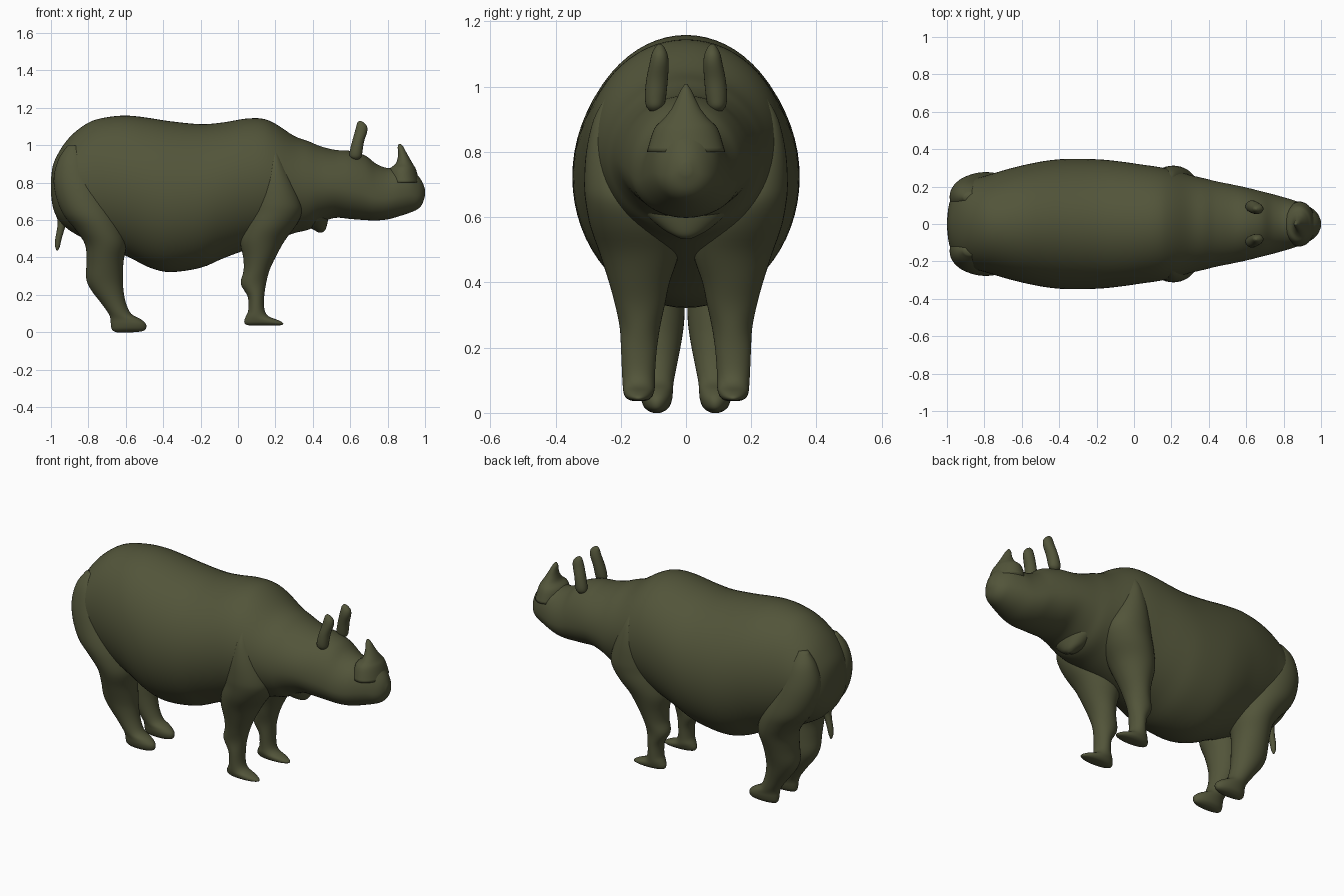
import bpy, bmesh, math

hide = bpy.data.materials.new("olive hide")
hide.diffuse_color = (0.085, 0.090, 0.042, 1)


def spline(rows, steps):
    """Catmull-Rom resampling of section rows."""
    out = []
    for i in range(len(rows) - 1):
        p0, p1 = rows[max(i - 1, 0)], rows[i]
        p2, p3 = rows[i + 1], rows[min(i + 2, len(rows) - 1)]
        for s in range(steps):
            t = s / steps
            out.append([0.5 * (2 * b + (c - a) * t + (2 * a - 5 * b + 4 * c - d) * t * t
                               + (3 * b - a - 3 * c + d) * t ** 3)
                        for a, b, c, d in zip(p0, p1, p2, p3)])
    return out + [list(rows[-1])]


def loft(name, rows, place, side=1, sides=40, steps=4):
    """Skin of oval sections; place(row, cos, sin) gives a point."""
    bm = bmesh.new()
    rings = []
    for row in spline(rows, steps):
        ring = []
        for k in range(sides):
            a = 2 * math.pi * k / sides
            x, y, z = place(row, math.cos(a), math.sin(a))
            ring.append(bm.verts.new((x, y * side, z)))
        rings.append(ring)
    for r, s in zip(rings, rings[1:]):
        for k in range(sides):
            n = (k + 1) % sides
            bm.faces.new((r[k], r[n], s[n], s[k]))
    bm.faces.new(rings[0])
    bm.faces.new(rings[-1])
    bmesh.ops.recalc_face_normals(bm, faces=bm.faces)
    me = bpy.data.meshes.new(name)
    bm.to_mesh(me)
    bm.free()
    me.materials.append(hide)
    for f in me.polygons:
        f.use_smooth = True
    ob = bpy.data.objects.new(name, me)
    bpy.context.collection.objects.link(ob)
    return ob


def across_x(row, c, s):
    # row: x, bottom z, top z, half width; widest a little low on the head
    x, lo, hi, half = row
    mid = lo + (hi - lo) * (0.5 if x < 0.3 else 0.5 - 0.1 * min(1, (x - 0.3) / 0.4))
    return x, half * c, mid + s * ((hi - mid) if s > 0 else (mid - lo))


def across_z(row, c, s):
    # row: z, x min, x max, y min, y max
    z, x0, x1, y0, y1 = row
    return (x0 + x1) / 2 + c * (x1 - x0) / 2, (y0 + y1) / 2 + s * (y1 - y0) / 2, z


# Body, neck and head in one skin
loft("body_and_head", [
    (-1.0, .74, .82, .02), (-.99, .67, .89, .10), (-.965, .61, .95, .165),
    (-.92, .56, 1.02, .215), (-.86, .52, 1.08, .24), (-.78, .48, 1.13, .262),
    (-.68, .44, 1.153, .292), (-.58, .40, 1.158, .317), (-.47, .345, 1.145, .338),
    (-.36, .322, 1.128, .348), (-.2, .345, 1.113, .346), (-.08, .395, 1.122, .335),
    (.04, .44, 1.142, .318), (.13, .47, 1.142, .305), (.2, .495, 1.115, .29),
    (.3, .53, 1.05, .262), (.38, .55, 1.02, .243), (.44, .585, .995, .228),
    (.52, .612, .975, .212), (.6, .606, .97, .195), (.68, .60, .945, .175),
    (.74, .598, .90, .16), (.80, .604, .878, .143), (.86, .62, .885, .125),
    (.92, .64, .88, .102), (.96, .658, .84, .078), (.985, .685, .805, .05),
    (1.0, .73, .765, .015)], across_x, sides=64)

# Throat fold hanging under the neck
loft("throat_fold", [
    (.70, .33, .50, -.15, .15), (.62, .34, .485, -.13, .13), (.57, .37, .475, -.08, .08),
    (.545, .41, .465, -.04, .04), (.533, .43, .45, -.012, .012)], across_z)

# Nose horn, flaring into the snout
loft("nose_horn", [
    (.80, .80, .97, -.12, .12), (.87, .81, .952, -.098, .098), (.90, .842, .935, -.07, .07),
    (.93, .853, .918, -.046, .046), (.96, .856, .901, -.03, .03),
    (.99, .854, .885, -.016, .016), (1.008, .860, .87, -.004, .004)], across_z)

# Tail
loft("tail", [
    (.76, -.985, -.93, -.03, .03), (.66, -.985, -.915, -.035, .035),
    (.60, -.965, -.915, -.026, .026), (.55, -.968, -.928, -.02, .02),
    (.50, -.977, -.943, -.017, .017), (.46, -.978, -.952, -.012, .012),
    (.437, -.97, -.962, -.004, .004)], across_z, sides=20)

for label, side in (("left", 1), ("right", -1)):
    loft(label + "_front_leg", [
        (.97, .185, .21, .20, .245), (.90, .155, .245, .17, .283),
        (.80, .115, .295, .13, .306), (.70, .085, .335, .09, .312),
        (.64, .065, .342, .06, .307), (.57, .035, .31, .03, .293),
        (.49, .012, .25, .022, .265), (.40, .028, .20, .05, .236),
        (.33, .03, .168, .065, .217), (.26, .015, .15, .08, .203),
        (.19, .052, .14, .09, .199), (.12, .055, .142, .095, .196),
        (.085, .042, .165, .095, .194), (.065, .034, .215, .098, .192),
        (.05, .035, .24, .104, .187), (.04, .045, .238, .115, .175),
        (.036, .07, .21, .13, .16)], across_z, side)
    loft(label + "_back_leg", [
        (1.0, -.91, -.84, .12, .165), (.93, -.958, -.80, .08, .215),
        (.83, -.985, -.75, .04, .248), (.73, -.975, -.70, .02, .268),
        (.63, -.935, -.65, .01, .278), (.55, -.87, -.615, .004, .268),
        (.47, -.818, -.597, .003, .248), (.38, -.81, -.612, .004, .215),
        (.29, -.812, -.615, .005, .185), (.23, -.788, -.613, .012, .168),
        (.16, -.735, -.60, .025, .152), (.10, -.692, -.572, .037, .143),
        (.07, -.682, -.52, .04, .14), (.045, -.68, -.493, .042, .138),
        (.02, -.676, -.492, .05, .13), (.006, -.665, -.51, .065, .115),
        (0, -.65, -.56, .08, .10)], across_z, side)
    loft(label + "_ear", [
        (.925, .615, .645, .08, .11), (.94, .598, .66, .068, .122),
        (.97, .598, .666, .061, .126), (1.02, .610, .674, .056, .122),
        (1.07, .624, .69, .053, .112), (1.10, .632, .69, .057, .105),
        (1.12, .638, .675, .066, .095), (1.13, .648, .658, .076, .086)],
        across_z, side, sides=24)
